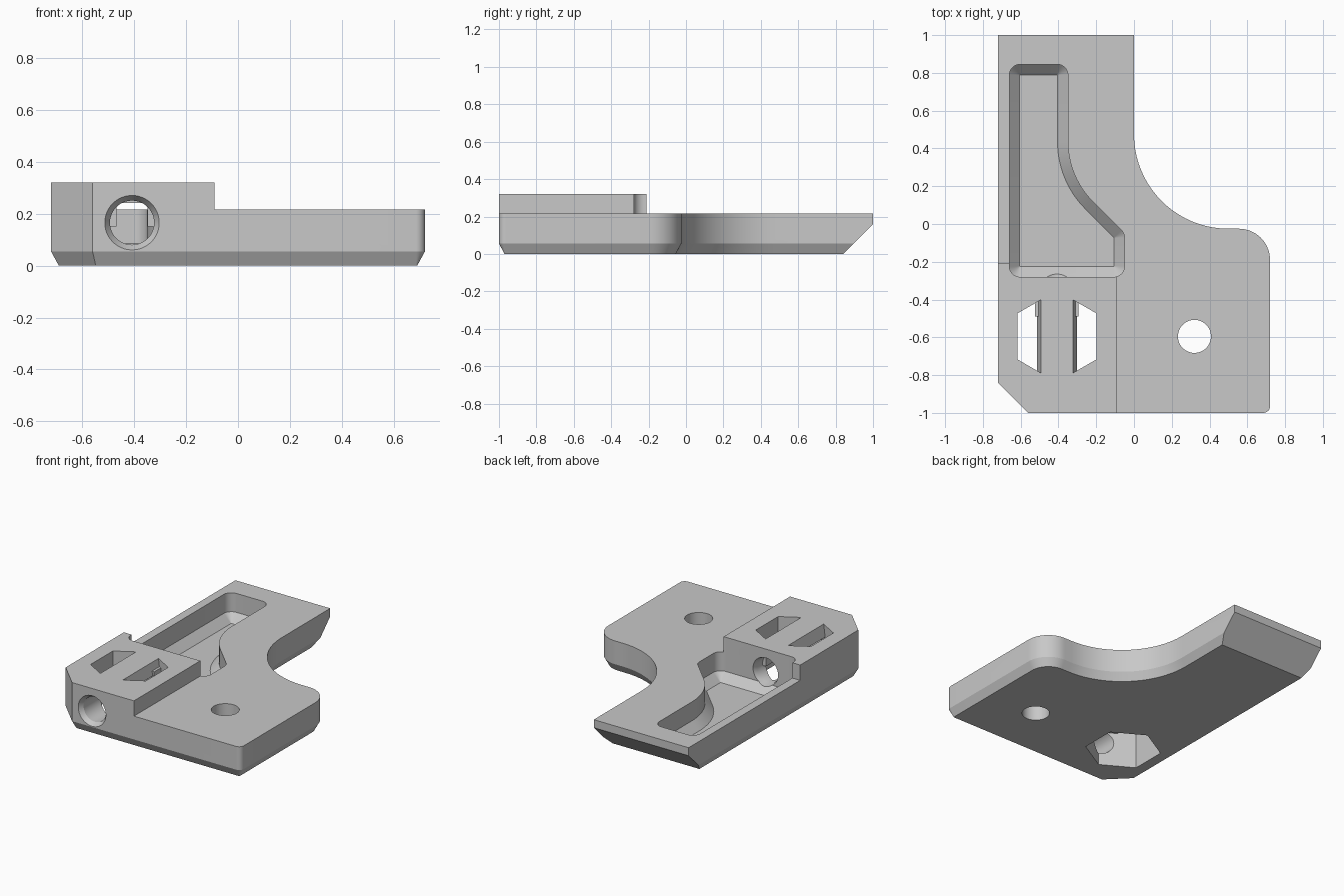
import bpy, bmesh, math
from mathutils import Vector

cube = bpy.data.objects.get("Cube")
if cube:
    bpy.data.objects.remove(cube, do_unlink=True)

grey = bpy.data.materials.new("plain grey")
grey.use_nodes = True
colour = (0.58, 0.58, 0.58, 1)
grey.diffuse_color = colour
grey.node_tree.nodes["Principled BSDF"].inputs["Base Color"].default_value = colour


def rounded(corners, steps=14):
    """Counterclockwise outline from (x, y, fillet radius) corners."""
    out = []
    for i, (x, y, r) in enumerate(corners):
        p = Vector((x, y))
        if not r:
            out.append(p)
            continue
        a = (Vector(corners[i - 1][:2]) - p).normalized()
        b = (Vector(corners[(i + 1) % len(corners)][:2]) - p).normalized()
        half = a.angle(b) / 2
        centre = p + (a + b).normalized() * r / math.sin(half)
        start = p + a * r / math.tan(half) - centre
        sweep = math.pi - 2 * half
        if a.x * b.y - a.y * b.x > 0:
            sweep = -sweep
        first = math.atan2(start.y, start.x)
        for k in range(steps + 1):
            t = first + sweep * k / steps
            out.append(centre + Vector((math.cos(t), math.sin(t))) * r)
    return out


def inset(points, d):
    """Move every side of a counterclockwise outline inward by d."""
    out = []
    for i, p in enumerate(points):
        a = (p - points[i - 1]).normalized()
        b = (points[(i + 1) % len(points)] - p).normalized()
        na, nb = Vector((-a.y, a.x)), Vector((-b.y, b.x))
        out.append(p + (na + nb) * d / (1 + na.dot(nb)))
    return out


def loft(name, rings):
    """Closed solid through rings of 3D points."""
    bm = bmesh.new()
    loops = [[bm.verts.new(p) for p in ring] for ring in rings]
    n = len(loops[0])
    for lo, hi in zip(loops, loops[1:]):
        for i in range(n):
            j = (i + 1) % n
            bm.faces.new((lo[i], lo[j], hi[j], hi[i]))
    bm.faces.new(loops[0][::-1])
    bm.faces.new(loops[-1])
    bmesh.ops.recalc_face_normals(bm, faces=bm.faces)
    mesh = bpy.data.meshes.new(name)
    bm.to_mesh(mesh)
    bm.free()
    mesh.materials.append(grey)
    ob = bpy.data.objects.new(name, mesh)
    bpy.context.collection.objects.link(ob)
    return ob


def at_z(points, z):
    return [(p[0], p[1], z) for p in points]


def prism(name, points, z0, z1):
    return loft(name, [at_z(points, z0), at_z(points, z1)])


def box(name, x0, x1, y0, y1, z0, z1):
    return prism(name, [(x0, y0), (x1, y0), (x1, y1), (x0, y1)], z0, z1)


def circle(cx, cy, r, n, turn=0.0):
    return [(cx + r * math.cos(turn + math.tau * i / n),
             cy + r * math.sin(turn + math.tau * i / n)) for i in range(n)]


def combine(target, tool, operation="DIFFERENCE"):
    """Apply a boolean and remove the tool."""
    mod = target.modifiers.new("cut", "BOOLEAN")
    mod.operation, mod.object, mod.solver = operation, tool, "EXACT"
    bpy.context.view_layer.objects.active = target
    bpy.ops.object.modifier_apply(modifier=mod.name)
    bpy.data.objects.remove(tool, do_unlink=True)


# Body: notched outline with a chamfered underside edge
TOP, STEP = 0.32, 0.215
outline = rounded([(-0.72, 1, 0), (-0.72, -0.84, 0), (-0.56, -1, 0), (0.72, -1, 0.035),
                   (0.72, -0.025, 0.165), (0, -0.025, 0.5), (0, 1, 0)], 20)
body = loft("bracket_body", [at_z(inset(outline, 0.03), 0), at_z(outline, 0.055),
                             at_z(outline, TOP)])

# Step down around the raised block
combine(body, box("step_side", -0.09, 1, -1.2, 1.2, STEP, 0.6))
combine(body, box("step_back", -1, 1, -0.21, 1.2, STEP, 0.6))

# Sloped underside of the back end
slope = [(0.74, -0.1), (1.1, -0.1), (1.1, 0.26)]
combine(body, loft("back_slope", [[(x, y, z) for y, z in slope] for x in (-1, 1)]))

# Pocket with a sloped border around its floor
R = 0.057
pocket = rounded([(-0.66, 0.845, R), (-0.66, -0.28, R), (-0.05, -0.28, R),
                  (-0.05, -0.05, R), (-0.35, 0.25, 0.45), (-0.35, 0.845, R)])
combine(body, loft("pocket_cutter", [at_z(inset(pocket, 0.055), 0.03),
                                     at_z(pocket, 0.085), at_z(pocket, 0.6)]))

# Screw hole
combine(body, prism("screw_hole", circle(0.32, -0.595, 0.0875, 48), -0.1, 0.5))

# Hexagonal cavity joined with the horizontal tunnel
CX, CY = -0.408, -0.595
cavity = prism("cavity_cutter", circle(CX, CY, 0.2425, 6, math.pi / 6), -0.1, 0.4)
tunnel = [(-1.02, 0.118), (-0.97, 0.085), (-0.31, 0.085), (-0.28, 0.095), (-0.2, 0.095)]
combine(cavity, loft("tunnel_cutter", [[(x, y, z) for x, z in circle(CX, 0.165, r, 48)]
                                       for y, r in tunnel]), "UNION")

# Bridge left standing across the cavity, with two small ribs below it
bridge = [(-0.105, 0.24), (0.105, 0.24), (0.085, TOP), (0.085, 0.5), (-0.085, 0.5), (-0.085, TOP)]
combine(cavity, loft("bridge", [[(CX + x, y, z) for x, z in bridge] for y in (-0.85, -0.34)]))
for side in (-1, 1):
    x0, x1 = sorted((CX + side * 0.06, CX + side * 0.115))
    combine(cavity, box("rib", x0, x1, -0.49, -0.37, 0.15, 0.27))
combine(body, cavity)

# Smooth the curved walls, keep the rest crisp
bpy.ops.object.select_all(action="DESELECT")
body.select_set(True)
bpy.context.view_layer.objects.active = body
bpy.ops.object.shade_smooth_by_angle(angle=math.radians(20))
